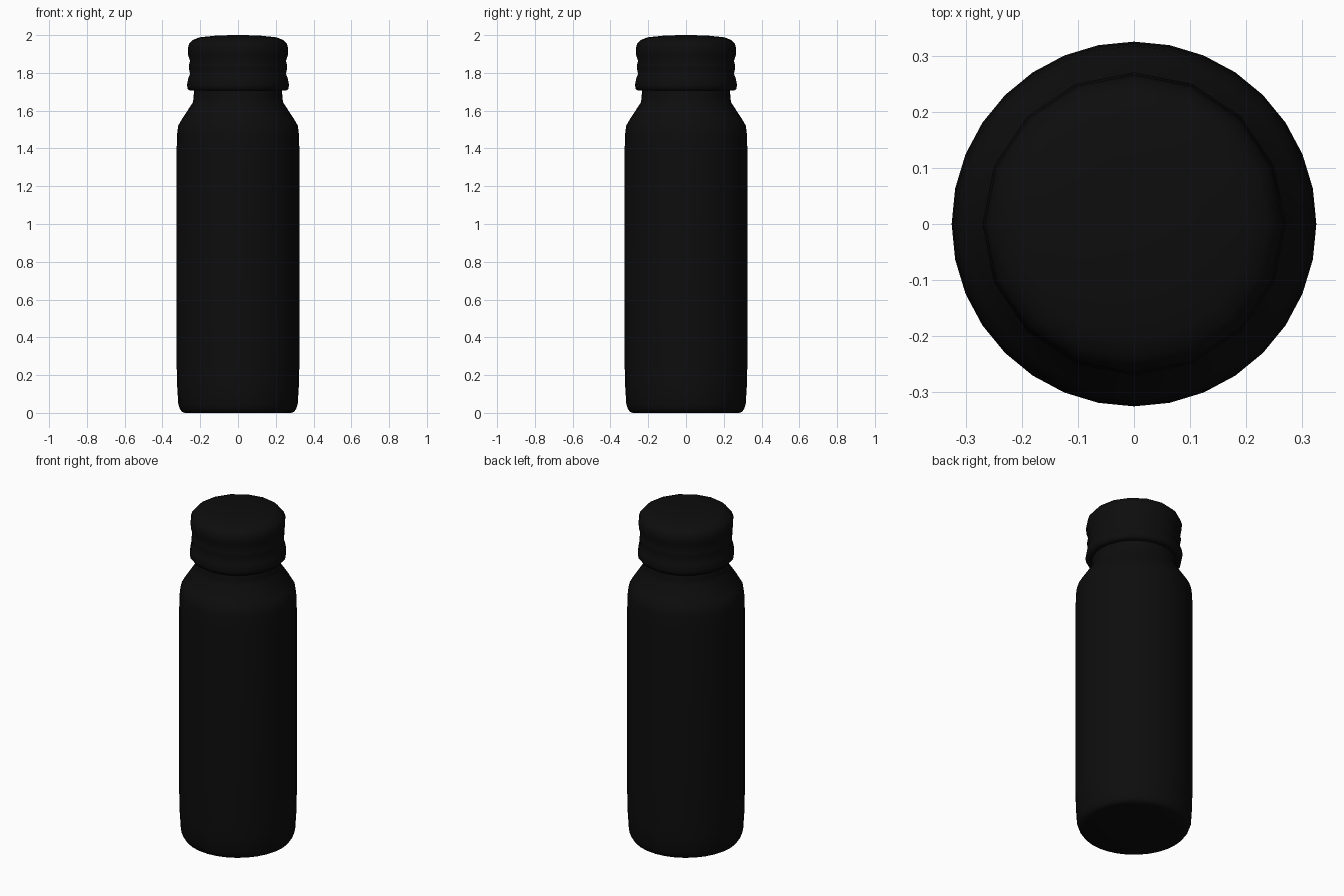
import bpy, bmesh
from math import radians
from mathutils import Matrix

if "Cube" in bpy.data.objects:
    bpy.data.objects.remove(bpy.data.objects["Cube"])

black = bpy.data.materials.new("black_plastic")
black.diffuse_color = (0.004, 0.004, 0.004, 1)
black.use_nodes = True
black.node_tree.nodes["Principled BSDF"].inputs["Base Color"].default_value = black.diffuse_color


def lathe(name, profile, sides, angle):
    """Closed solid of revolution from (radius, height) points, bottom to top."""
    bm = bmesh.new()
    rings = []
    for r, z in profile:
        ring = bmesh.ops.create_circle(bm, segments=sides, radius=r,
                                       matrix=Matrix.Translation((0, 0, z)))["verts"]
        rings.append(ring)
    for lower, upper in zip(rings, rings[1:]):
        for i in range(sides):
            j = (i + 1) % sides
            bm.faces.new((lower[i], lower[j], upper[j], upper[i]))
    bm.faces.new(rings[0])
    bm.faces.new(rings[-1])
    bmesh.ops.recalc_face_normals(bm, faces=bm.faces)
    mesh = bpy.data.meshes.new(name)
    bm.to_mesh(mesh)
    bm.free()
    obj = bpy.data.objects.new(name, mesh)
    bpy.context.collection.objects.link(obj)
    mesh.materials.append(black)
    bpy.ops.object.select_all(action='DESELECT')
    obj.select_set(True)
    bpy.context.view_layer.objects.active = obj
    bpy.ops.object.shade_smooth_by_angle(angle=radians(angle))
    return obj


# Bottle: rounded base, straight wall, sloped shoulder and neck
lathe("bottle_body", [
    (0.280, 0.0), (0.297, 0.005), (0.307, 0.02), (0.316, 0.045),
    (0.322, 0.14), (0.325, 0.26), (0.325, 1.39), (0.322, 1.48),
    (0.317, 1.52), (0.300, 1.55), (0.240, 1.642), (0.236, 1.66),
    (0.232, 1.72)], 32, 50)

# Screw cap: flared skirt, two grip grooves and a domed top
lathe("screw_cap", [
    (0.225, 1.706), (0.255, 1.706), (0.266, 1.715), (0.270, 1.735),
    (0.264, 1.77), (0.254, 1.795), (0.260, 1.825), (0.260, 1.84),
    (0.254, 1.863), (0.264, 1.895), (0.266, 1.93), (0.258, 1.955),
    (0.240, 1.974), (0.205, 1.988), (0.110, 1.998), (0.030, 2.0)], 16, 60)
